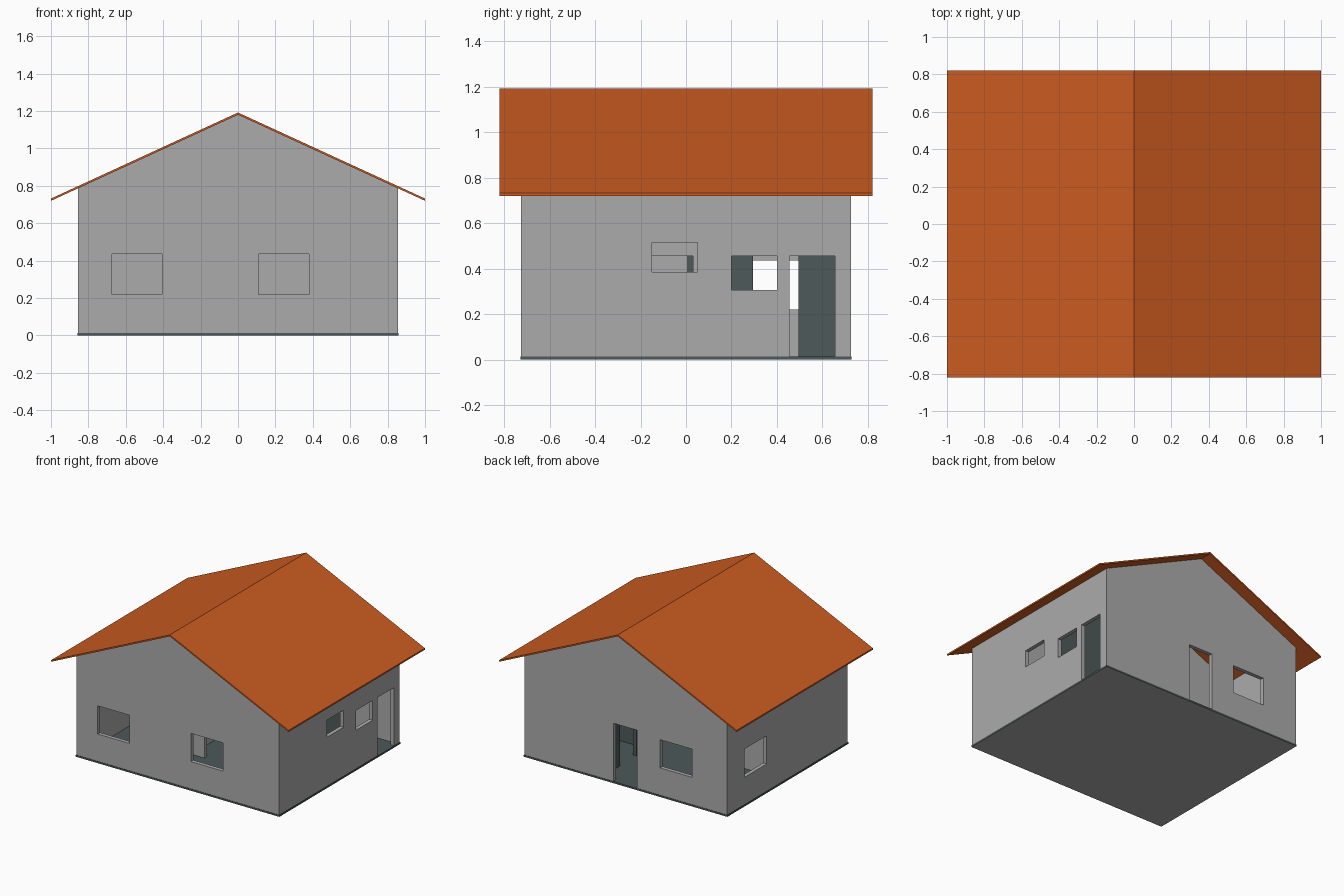
import bpy, bmesh
from mathutils import Vector

if "Cube" in bpy.data.objects:
    bpy.data.objects.remove(bpy.data.objects["Cube"])


def material(name, rgb):
    m = bpy.data.materials.new(name)
    m.use_nodes = True
    m.diffuse_color = (*rgb, 1)
    m.node_tree.nodes["Principled BSDF"].inputs["Base Color"].default_value = (*rgb, 1)
    return m


GREY = material("wall_grey", (0.41, 0.41, 0.41))
SLATE = material("dark_slate", (0.075, 0.10, 0.10))
ORANGE = material("roof_orange", (0.60, 0.105, 0.015))

HX, HY = 0.855, 0.725      # outer wall half sizes
T = 0.03                   # wall thickness
FLOOR = 0.013
RIDGE, SLOPE = 1.18, 0.46  # underside of the roof
DOOR_TOP = 0.455


def finish(bm, name, *mats):
    bmesh.ops.recalc_face_normals(bm, faces=bm.faces)
    mesh = bpy.data.meshes.new(name)
    bm.to_mesh(mesh)
    bm.free()
    for m in mats:
        mesh.materials.append(m)
    obj = bpy.data.objects.new(name, mesh)
    bpy.context.collection.objects.link(obj)
    return obj


def wall(name, axis, at, start, end, openings=(), mat=GREY):
    """Wall along an axis with openings (a0, a1, z0, z1), trimmed under the roof."""
    bm = bmesh.new()
    us = sorted({start, end, *[v for o in openings for v in o[:2]]})
    zs = sorted({FLOOR, RIDGE, *[v for o in openings for v in o[2:]]})

    def point(u, z):
        return (u, at, z) if axis == "x" else (at, u, z)

    for u0, u1 in zip(us, us[1:]):
        for z0, z1 in zip(zs, zs[1:]):
            u, z = (u0 + u1) / 2, (z0 + z1) / 2
            if any(o[0] < u < o[1] and o[2] < z < o[3] for o in openings):
                continue
            bm.faces.new([bm.verts.new(point(*p))
                          for p in ((u0, z0), (u1, z0), (u1, z1), (u0, z1))])
    bmesh.ops.remove_doubles(bm, verts=bm.verts, dist=0.0001)
    # thicken, keeping the first side as the other skin
    grown = bmesh.ops.extrude_face_region(bm, geom=bm.faces[:], use_keep_orig=True)
    moved = [g for g in grown["geom"] if isinstance(g, bmesh.types.BMVert)]
    bmesh.ops.translate(bm, verts=moved, vec=(0, T, 0) if axis == "x" else (T, 0, 0))
    # trim to both roof slopes
    for side in (-1, 1):
        cut = bmesh.ops.bisect_plane(
            bm, geom=bm.verts[:] + bm.edges[:] + bm.faces[:],
            plane_co=(0, 0, RIDGE), plane_no=Vector((side * SLOPE, 0, 1)).normalized(),
            clear_outer=True)
        edges = [e for e in cut["geom_cut"] if isinstance(e, bmesh.types.BMEdge)]
        bmesh.ops.holes_fill(bm, edges=edges)
    bmesh.ops.dissolve_limit(bm, angle_limit=0.01, verts=bm.verts, edges=bm.edges)
    return finish(bm, name, mat)


def window(a, width=0.27, z0=0.22, z1=0.435):
    return (a, a + width, z0, z1)


def door(a, width=0.2):
    return (a, a + width, FLOOR, DOOR_TOP)


# floor slab, slate with a grey underside
bm = bmesh.new()
bmesh.ops.create_cube(bm, size=1)
bmesh.ops.scale(bm, vec=(2 * HX + 0.006, 2 * HY + 0.006, FLOOR), verts=bm.verts)
bmesh.ops.translate(bm, vec=(0, 0, FLOOR / 2), verts=bm.verts)
bm.normal_update()
for f in bm.faces:
    f.material_index = 1 if f.normal.z < -0.5 else 0
finish(bm, "floor_slab", SLATE, GREY)

# outer walls
IX, IY = HX - T, HY - T
wall("front_wall", "x", -HY, -HX, HX, [window(-0.675), window(0.11)])
wall("back_wall", "x", IY, -HX, HX, [window(-0.56), door(-0.095)])
wall("left_wall", "y", IX, -IY, IY,
     [window(-0.15, 0.2, 0.385, 0.515), window(0.2, 0.2, 0.305, DOOR_TOP), door(0.455)])
wall("right_wall", "y", -HX, -IY, IY, [window(0.25)])

# inner walls
wall("kitchen_wall", "y", 0.21, 0.126, IY, [door(0.295)], SLATE)
wall("kitchen_bath_wall", "x", 0.126, 0.24, IX, mat=SLATE)
wall("bath_wall", "y", 0.21, -0.23, 0.126, [door(-0.17)])
wall("bedroom_wall", "x", -0.26, -0.21, IX, [door(-0.1)])
wall("hall_wall", "y", -0.24, -IY, 0.005)
wall("living_room_wall", "x", 0.005, -IX, -0.24)
wall("hall_post", "x", 0.005, -0.24, -0.21, mat=SLATE)

# gabled roof: thin folded sheet drawn as a profile and extruded along y
RX, RY, RT = 1.0, 0.82, 0.012
eave = RIDGE - SLOPE * RX
profile = [(-RX, eave), (0, RIDGE), (RX, eave),
           (RX, eave + RT), (0, RIDGE + RT), (-RX, eave + RT)]
bm = bmesh.new()
rings = [[bm.verts.new((x, y, z)) for x, z in profile] for y in (-RY, RY)]
n = len(profile)
for i in range(n):
    j = (i + 1) % n
    bm.faces.new((rings[0][i], rings[0][j], rings[1][j], rings[1][i]))
for ring in rings:
    bm.faces.new((ring[0], ring[1], ring[4], ring[5]))
    bm.faces.new((ring[1], ring[2], ring[3], ring[4]))
finish(bm, "roof", ORANGE)
